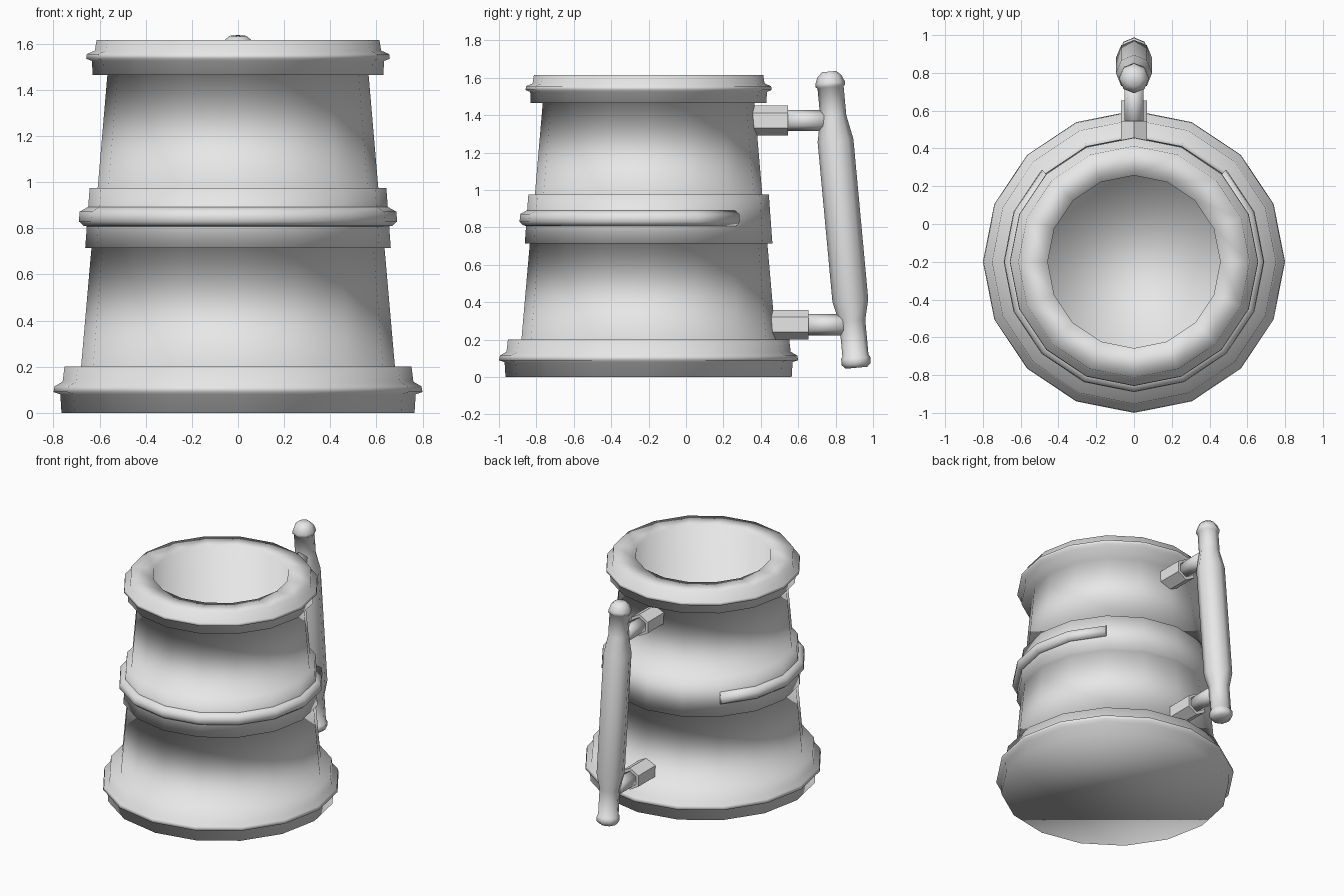
import bpy, bmesh
from math import sin, cos, pi, atan2
from mathutils import Matrix, Vector

cube = bpy.data.objects.get("Cube")
if cube:
    bpy.data.objects.remove(cube)

grey = bpy.data.materials.new("plain_grey")
grey.use_nodes = True
colour = (0.8, 0.8, 0.8, 1)
grey.diffuse_color = colour
grey.node_tree.nodes["Principled BSDF"].inputs["Base Color"].default_value = colour


def lathe(name, profile, sides, matrix, smooth=True, start=0, steps=None):
    """Spin (radius, height) points round z; a partial sweep gets a closed section and end caps."""
    full = steps is None
    steps = sides if full else steps
    bm = bmesh.new()
    rings = []
    for k in range(steps + (not full)):
        a = start + 2 * pi * k / sides
        rings.append([bm.verts.new((r * cos(a), r * sin(a), z)) for r, z in profile])
    n = len(profile)
    for k in range(steps):
        a, b = rings[k], rings[(k + 1) % len(rings)]
        for i in range(n - 1 if full else n):
            j = (i + 1) % n
            bm.faces.new((a[i], b[i], b[j], a[j]))
    if full:
        bm.faces.new([r[0] for r in rings])
        bm.faces.new([r[-1] for r in rings])
    else:
        bm.faces.new(rings[0])
        bm.faces.new(rings[-1])
    bmesh.ops.recalc_face_normals(bm, faces=bm.faces)
    for f in bm.faces:
        f.smooth = smooth
    mesh = bpy.data.meshes.new(name)
    bm.to_mesh(mesh)
    bm.free()
    mesh.materials.append(grey)
    obj = bpy.data.objects.new(name, mesh)
    obj.matrix_world = matrix
    bpy.context.collection.objects.link(obj)
    return obj


# Tankard body: foot band, lower wall, middle band, upper wall, rim band, hollow
centre = Matrix.Translation((0, -0.2, 0))
body = [(0.765, 0), (0.77, 0.08), (0.8, 0.09), (0.795, 0.115), (0.76, 0.135), (0.752, 0.2),
        (0.68, 0.2), (0.635, 0.715), (0.662, 0.715), (0.643, 0.975),
        (0.608, 0.975), (0.566, 1.465), (0.63, 1.465), (0.633, 1.525), (0.658, 1.535),
        (0.655, 1.555), (0.62, 1.57), (0.613, 1.615), (0.457, 1.615), (0.457, 0.15)]
lathe("tankard_body", body, 16, centre)

# Raised ridge round the middle band, open at the back behind the handle
ridge = [(0.63, 0.805), (0.668, 0.81), (0.69, 0.83), (0.686, 0.872), (0.65, 0.892), (0.63, 0.892)]
lathe("middle_ridge", ridge, 16, centre, start=3 * pi / 4, steps=12)

# Tilted handle grip with a knob at each end
top, bottom = Vector((0, 0.765, 1.635)), Vector((0, 0.912, 0.05))
tilt = atan2(bottom.y - top.y, top.z - bottom.z)
grip = [(0.058, 0), (0.078, 0.02), (0.078, 0.055), (0.07, 0.062), (0.07, 0.25), (0.096, 0.36),
        (0.096, 1.22), (0.07, 1.35), (0.07, 1.505), (0.079, 1.512), (0.079, 1.53),
        (0.065, 1.565), (0.038, 1.59)]
lathe("handle_grip", grip, 8, Matrix.Translation(bottom) @ Matrix.Rotation(tilt, 4, 'X'))

# Hexagonal sockets on the wall, with thinner pegs reaching the grip
for place, y, z in (("upper", 0.545, 1.372), ("lower", 0.655, 0.28)):
    turn = Matrix.Translation((0, y, z)) @ Matrix.Rotation(-pi / 2, 4, 'X')
    lathe(place + "_socket", [(0.08, -0.2), (0.08, 0)], 6, turn, smooth=False, start=pi / 2)
    lathe(place + "_peg", [(0.057, -0.02), (0.057, 0.22)], 6, turn, start=pi / 2)
